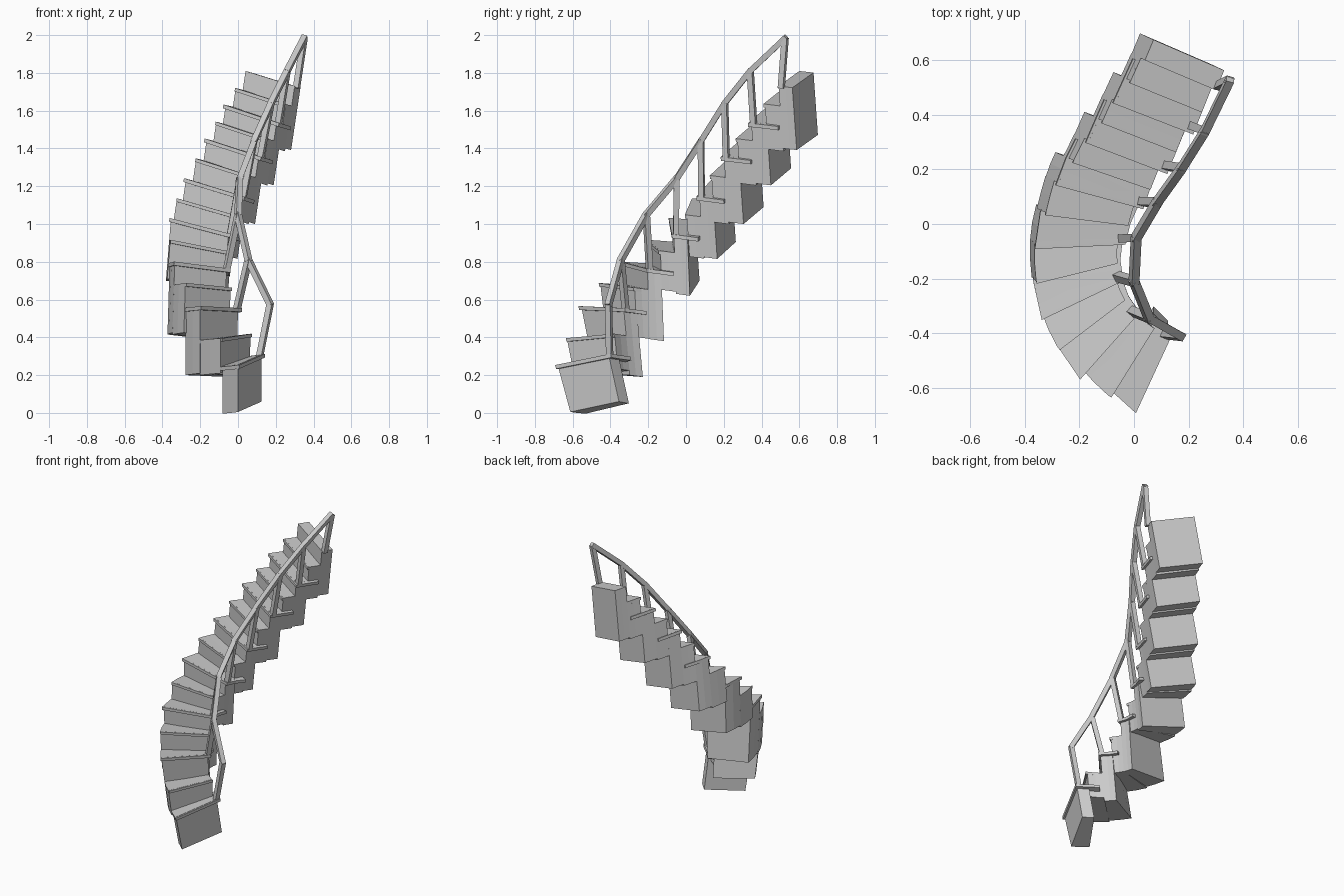
import bpy, bmesh
from mathutils import Vector as V

if "Cube" in bpy.data.objects:
    bpy.data.objects.remove(bpy.data.objects["Cube"])

# Outer (left) and inner (right) nosing points of every second step
OUTER = [V(p) for p in [(0, -.68, .255), (-.2, -.555, .565), (-.335, -.337, .80),
         (-.355, -.08, 1.03), (-.275, .15, 1.24), (-.165, .305, 1.45),
         (-.065, .45, 1.63), (.04, .60, 1.81), (.135, .745, 1.99)]]
INNER = [V(p) for p in [(.125, -.41, .31), (.0, -.33, .555), (-.06, -.205, .765),
         (-.05, -.065, .95), (.02, .07, 1.15), (.11, .20, 1.36),
         (.205, .345, 1.54), (.30, .49, 1.73), (.395, .63, 1.91)]]
# Lean of the risers (x and y shift per unit of height) on both sides
LEAN = [(0, -.27), (.0, -.2), (.03, -.12), (.08, -.07)] + [(.15, -.07)] * 4
LEAN_IN = [(0, -.22), (.02, -.09), (.04, -.04), (.08, -.04)] + [(.15, -.07)] * 4
# Block heights and backs
DEPTH = [.25, .355, .375, .32, .325, .35, .325, .33]
BACK = [.46, .5, .5, .5, .5, .51, .51, .42]
# Handrail points above each post
RAIL = [V(p) for p in [(.17, -.41, .575), (.055, -.345, .81), (.0, -.21, 1.05), (.008, -.05, 1.24),
        (.085, .08, 1.44), (.175, .205, 1.64), (.26, .34, 1.81), (.35, .525, 1.985)]]
N = len(RAIL)


def along(pts, t):
    """Smooth curve through the points, t counted in points."""
    i = min(max(int(t), 0), len(pts) - 2)
    u = t - i
    a, b, c, d = [pts[min(max(j, 0), len(pts) - 1)] for j in (i - 1, i, i + 1, i + 2)]
    return .5 * (2 * b + (c - a) * u + (2 * a - 5 * b + 4 * c - d) * u * u
                 + (3 * b - a - 3 * c + d) * u ** 3)


def hull_box(name, top, bottom):
    """Closed prism between two rings of points."""
    n = len(top)
    bm = bmesh.new()
    t = [bm.verts.new(p) for p in top]
    b = [bm.verts.new(p) for p in bottom]
    bm.faces.new(t)
    bm.faces.new(b[::-1])
    for i in range(n):
        j = (i + 1) % n
        bm.faces.new((t[j], t[i], b[i], b[j]))
    bmesh.ops.recalc_face_normals(bm, faces=bm.faces)
    me = bpy.data.meshes.new(name)
    bm.to_mesh(me)
    bm.free()
    ob = bpy.data.objects.new(name, me)
    bpy.context.collection.objects.link(ob)


def slab(name, t0, t1, level, k, depth, side=0, nose=0):
    """Wedge between stations t0 and t1, top at the height of station level."""
    up_l, up_r = V((*LEAN[k], 1)), V((*LEAN_IN[k], 1))
    zl, zr = along(OUTER, level).z, along(INNER, level).z
    ring_l, ring_r = [], []
    steps = 2
    for i in range(steps + 1):
        t = t0 + (t1 - t0) * i / steps
        l, r = along(OUTER, t), along(INNER, t)
        # slide along the lean so neighbouring sides stay flush
        fall = .02 * (t - level)
        l += up_l * (zl - l.z - fall)
        r += up_r * (zr - r.z - fall)
        w = (r - l).normalized()
        l -= w * side * .5
        r += w * side
        if i == 0 and nose:
            f = V((w.y, -w.x, 0)) * nose
            l += f
            r += f
        ring_l.append(l)
        ring_r.append(r)
    hull_box(name, ring_l + ring_r[::-1],
             [p - up_l * depth for p in ring_l] + [p - up_r * depth for p in ring_r[::-1]])


def bar(name, a, b, side, w):
    """Square bar from a to b."""
    d = (b - a).normalized()
    s = (side - d * side.dot(d)).normalized() * w / 2
    n = d.cross(s)
    ring = [s + n, s - n, -s - n, n - s]
    hull_box(name, [b + o for o in ring], [a + o for o in ring])


for k in range(N):
    # solid blocks: upper step and the half step in front of it
    slab("step_block", k, k + BACK[k], k, k, DEPTH[k])
    if k:
        drop = OUTER[k].z - along(OUTER, k - .5).z
        slab("half_step_block", k - .5, k + .01, k - .5, k, DEPTH[k] - drop)
        slab("half_tread", k - .5, k, k - .5, k, .018, 0, .01)
    # thin tread boards with overhang
    if k < N - 1:
        slab("tread", k, k + (.78 if k < 2 else .93), k, k, .02, .018, .012)

    # posts
    w = (INNER[k] - OUTER[k]).normalized()
    foot = INNER[k].lerp(along(INNER, k + .5), .18)
    foot.z = INNER[k].z - .01
    bar("post", foot, RAIL[k], w, .03)

# handrail
for k in range(N - 1):
    a, b = RAIL[k], RAIL[k + 1]
    e = (b - a).normalized() * .008
    bar("handrail", a - e, b + e, INNER[k] - OUTER[k], .03)
